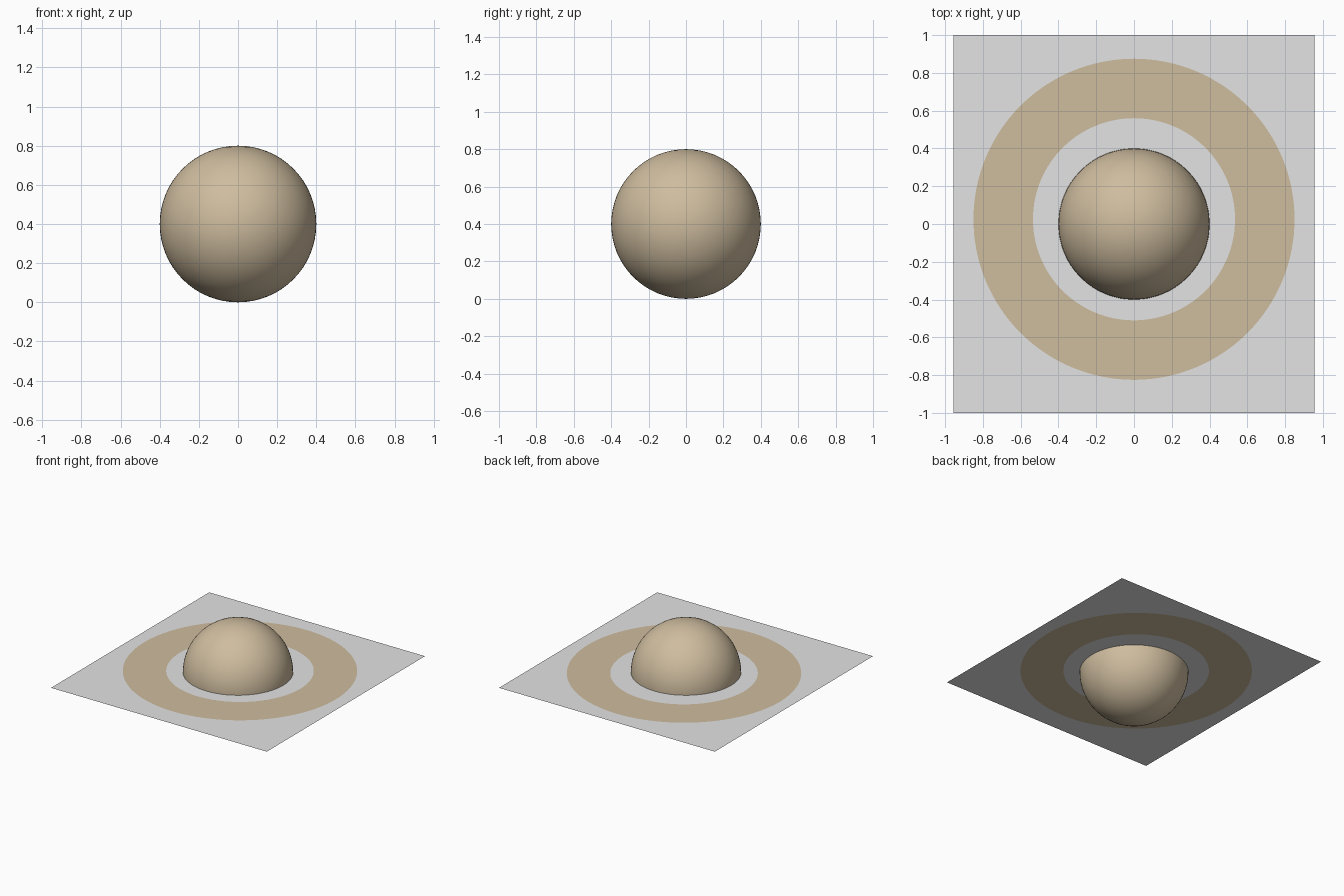
import bpy, bmesh, math

if "Cube" in bpy.data.objects:
    bpy.data.objects.remove(bpy.data.objects["Cube"])

def material(name, rgb):
    m = bpy.data.materials.new(name)
    m.diffuse_color = (*rgb, 1)
    m.use_nodes = True
    m.node_tree.nodes["Principled BSDF"].inputs["Base Color"].default_value = m.diffuse_color
    return m

sand = material("sand", (0.62, 0.505, 0.345))
grey = material("light grey", (0.77, 0.77, 0.77))

# Planet ball, standing on z = 0
bpy.ops.mesh.primitive_uv_sphere_add(segments=64, ring_count=32, radius=0.4, location=(0, 0, 0.4))
ball = bpy.context.object
ball.name = "planet_ball"
ball.data.materials.append(sand)
bpy.ops.object.shade_smooth()

# Flat sheet through the equator, with the ring cut in as its own faces
HX, HY, CY = 0.955, 1.0, 0.025
corners = [math.atan2(sy * HY - CY, sx * HX) % math.tau for sx in (-1, 1) for sy in (-1, 1)]
angles = sorted([i * math.tau / 128 for i in range(128)] + corners)

def border_radius(a):
    """Distance from the ring centre to the sheet edge at angle a."""
    c, s = math.cos(a), math.sin(a)
    rx = HX / max(abs(c), 1e-9)
    ry = ((HY - CY) if s > 0 else (HY + CY)) / max(abs(s), 1e-9)
    return min(rx, ry)

bm = bmesh.new()

def loop(radius):
    return [bm.verts.new((radius(a) * math.cos(a), CY + radius(a) * math.sin(a), 0.4)) for a in angles]

inner, outer, border = loop(lambda a: 0.535), loop(lambda a: 0.85), loop(border_radius)
bm.faces.new(inner).material_index = 0
for lo, hi, mat in ((inner, outer, 1), (outer, border, 0)):
    for i in range(len(angles)):
        j = (i + 1) % len(angles)
        bm.faces.new((lo[i], hi[i], hi[j], lo[j])).material_index = mat

mesh = bpy.data.meshes.new("ring_sheet")
bm.to_mesh(mesh)
bm.free()
mesh.materials.append(grey)
mesh.materials.append(sand)
bpy.context.collection.objects.link(bpy.data.objects.new("ring_sheet", mesh))
